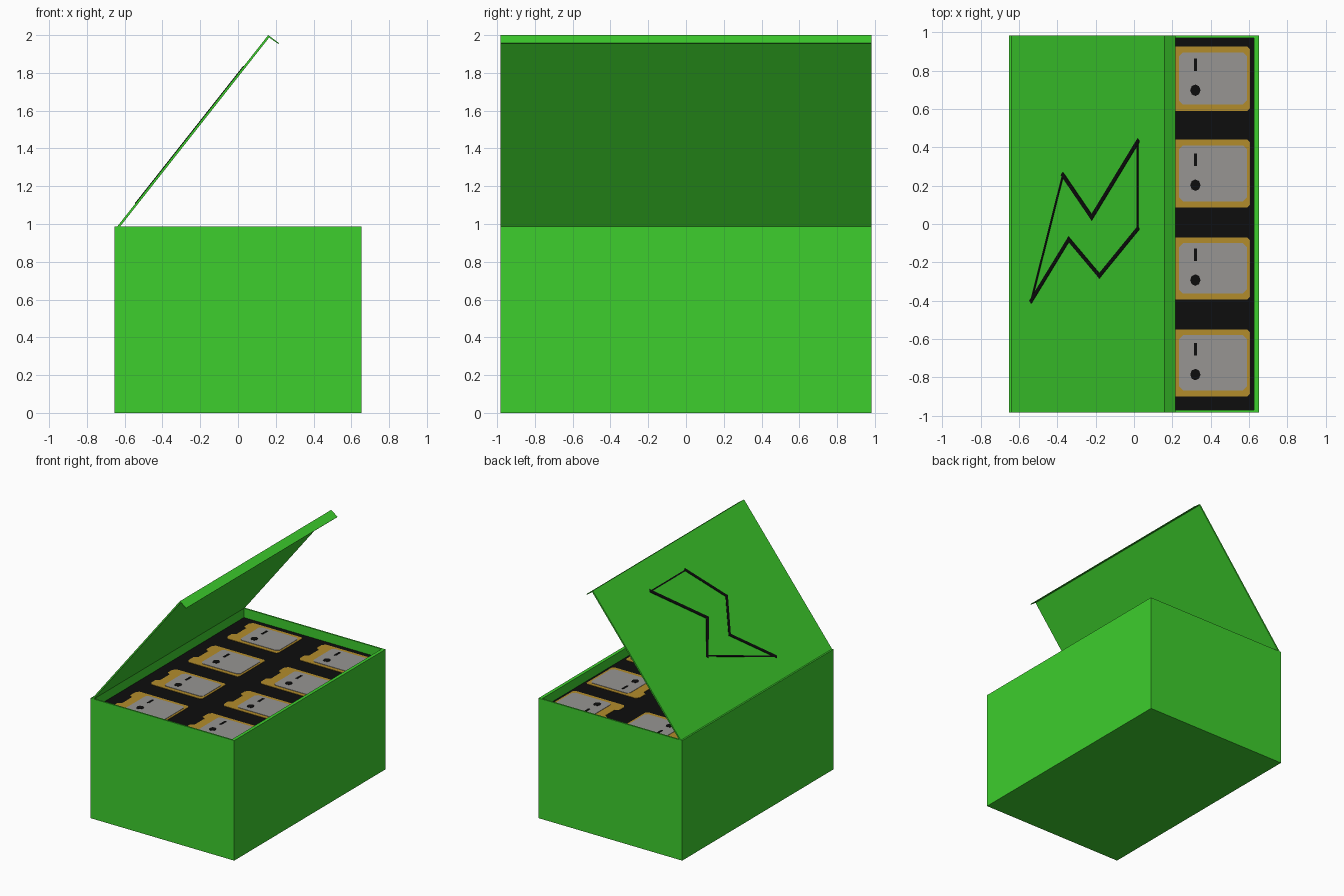
import bpy, bmesh, math
from mathutils import Vector

if "Cube" in bpy.data.objects:
    bpy.data.objects.remove(bpy.data.objects["Cube"])


def material(name, rgb):
    m = bpy.data.materials.new(name)
    m.diffuse_color = (*rgb, 1)
    m.use_nodes = True
    m.node_tree.nodes["Principled BSDF"].inputs["Base Color"].default_value = m.diffuse_color
    return m


GREEN = material("bright green", (0.047, 0.62, 0.026))
BLACK = material("black", (0.004, 0.004, 0.004))
GOLD = material("gold", (0.45, 0.265, 0.024))
GREY = material("warm grey", (0.31, 0.30, 0.29))


def finish(bm, name, *mats):
    bmesh.ops.recalc_face_normals(bm, faces=bm.faces[:])
    mesh = bpy.data.meshes.new(name)
    bm.to_mesh(mesh)
    bm.free()
    for m in mats:
        mesh.materials.append(m)
    ob = bpy.data.objects.new(name, mesh)
    bpy.context.collection.objects.link(ob)
    return ob


def prism(bm, points, offset):
    """Close a polygon of 3D points and extrude it by offset."""
    face = bm.faces.new([bm.verts.new(p) for p in points])
    ext = bmesh.ops.extrude_face_region(bm, geom=[face], use_keep_orig=True)
    verts = [g for g in ext["geom"] if isinstance(g, bmesh.types.BMVert)]
    bmesh.ops.translate(bm, verts=verts, vec=offset)


def chamfered(x0, x1, y0, y1, c):
    return [(x0 + c, y0), (x1 - c, y0), (x1, y0 + c), (x1, y1 - c),
            (x1 - c, y1), (x0 + c, y1), (x0, y1 - c), (x0, y0 + c)]


HX, HY, RIM, FLOOR = 0.653, 0.982, 0.986, 0.91

# Open box with a recessed black display floor
bm = bmesh.new()
bmesh.ops.create_cube(bm, size=1)
for v in bm.verts:
    v.co = Vector((v.co.x * 2 * HX, v.co.y * 2 * HY, (v.co.z + 0.5) * RIM))
top = max(bm.faces, key=lambda f: f.calc_center_median().z)
bmesh.ops.inset_region(bm, faces=[top], thickness=0.01)
for v in top.verts:
    v.co.x = math.copysign(HX - 0.027, v.co.x)
    v.co.y = math.copysign(HY - 0.012, v.co.y)
floor = bmesh.ops.extrude_discrete_faces(bm, faces=[top])["faces"][0]
for v in floor.verts:
    v.co.z = FLOOR
floor.material_index = 1
finish(bm, "box", GREEN, BLACK)

# Hinged lid: sloping panel with a short folded front lip
hinge, tip, lip = Vector((-0.64, 0, 0.986)), Vector((0.16, 0, 2.0)), Vector((0.217, 0, 1.958))
slope = (tip - hinge).normalized()
up = Vector((-slope.z, 0, slope.x))
bm = bmesh.new()
across = Vector((0, 2 * HY, 0))
side = Vector((0, -HY, 0))
prism(bm, [side + p for p in (hinge, tip, lip, lip - slope * 0.006,
                              tip - slope * 0.007 - up * 0.012,
                              hinge - up * 0.012)], across)
finish(bm, "lid", GREEN)

# Zigzag outline painted on the lid (x, y as seen from above)
zigzag = [(0.02, 0.43), (-0.22, 0.035), (-0.37, 0.255), (-0.535, -0.40),
          (-0.34, -0.08), (-0.18, -0.27), (0.02, -0.025)]
widths = [0.024, 0.024, 0.012, 0.022, 0.022, 0.022, 0.011]


def on_lid(x, y):
    return hinge + slope * ((x - hinge.x) / slope.x) + Vector((0, y, 0))


bm = bmesh.new()
for i, w in enumerate(widths):
    a, b = on_lid(*zigzag[i]), on_lid(*zigzag[(i + 1) % len(zigzag)])
    along = (b - a).normalized()
    n = up.cross(along) * (w / 2)
    e = along * (w / 2)
    prism(bm, [a - e + n, a - e - n, b + e - n, b + e + n], up * 0.003)
finish(bm, "lid_zigzag", BLACK)

# Eight cells in two columns, each with gold rim, grey face and a mark
rows = [(0.59, 0.925), (0.085, 0.44), (-0.395, -0.07), (-0.90, -0.55)]
golds, greys, marks = bmesh.new(), bmesh.new(), bmesh.new()


def plate(bm, pts, height):
    prism(bm, [(x, y, FLOOR) for x, y in pts], Vector((0, 0, height)))


for dx in (0, -0.66):
    for y0, y1 in rows:
        mid = (y0 + y1) / 2
        x0, x1 = 0.13 + dx, 0.605 + dx
        # gold body with a notch in its left end
        plate(golds, [(x0 + 0.02, y0), (x1 - 0.015, y0), (x1, y0 + 0.015),
                      (x1, y1 - 0.015), (x1 - 0.015, y1), (x0 + 0.02, y1),
                      (x0, y1 - 0.03), (x0, mid + 0.08), (x0 + 0.03, mid + 0.06),
                      (x0 + 0.03, mid - 0.06), (x0, mid - 0.08), (x0, y0 + 0.03)], 0.003)
        plate(greys, chamfered(0.235 + dx, 0.588 + dx, y0 + 0.033, y1 - 0.03, 0.02), 0.006)
        # round dot and short bar
        cx = 0.32 + dx
        plate(marks, [(cx + 0.027 * math.cos(k * math.pi / 4),
                       mid - 0.06 + 0.03 * math.sin(k * math.pi / 4)) for k in range(8)], 0.009)
        plate(marks, [(cx - 0.008, mid + 0.04), (cx + 0.008, mid + 0.04),
                      (cx + 0.008, mid + 0.105), (cx - 0.008, mid + 0.105)], 0.009)
finish(golds, "cell_rims", GOLD)
finish(greys, "cell_faces", GREY)
finish(marks, "cell_marks", BLACK)
